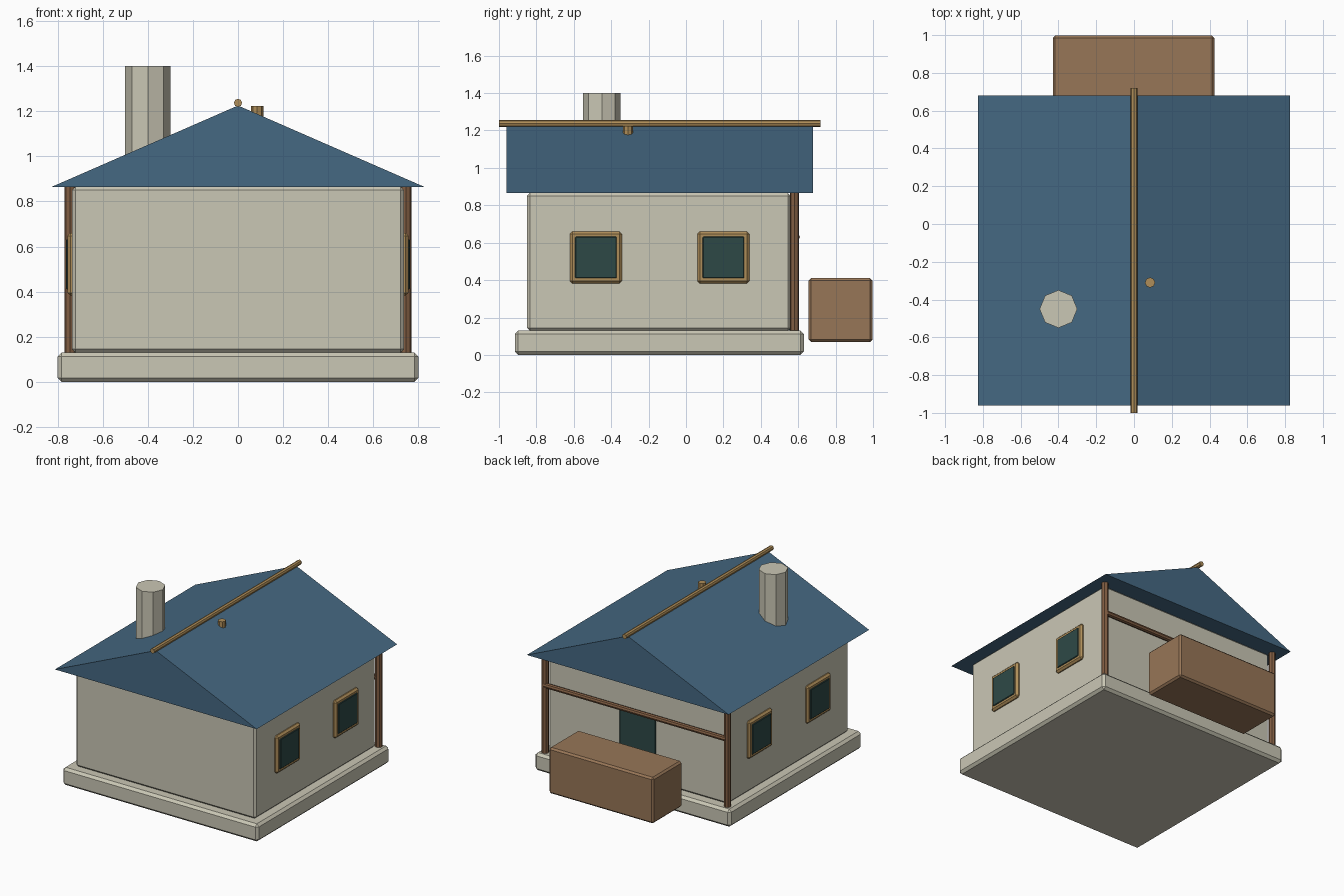
import bpy
import bmesh
from math import radians
from mathutils import Matrix, Vector

cube = bpy.data.objects.get("Cube")
if cube:
    bpy.data.objects.remove(cube, do_unlink=True)


def material(name, rgb):
    mat = bpy.data.materials.new(name)
    mat.use_nodes = True
    mat.diffuse_color = (*rgb, 1)
    mat.node_tree.nodes["Principled BSDF"].inputs["Base Color"].default_value = (*rgb, 1)
    return mat


plaster = material("cream plaster", (0.59, 0.57, 0.46))
slate = material("blue roof", (0.06, 0.14, 0.225))
crate_wood = material("warm brown wood", (0.31, 0.18, 0.095))
post_wood = material("dark brown wood", (0.22, 0.11, 0.055))
trim_wood = material("golden wood", (0.43, 0.27, 0.10))
glass = material("dark teal glass", (0.027, 0.066, 0.062))


def finish(name, bm, mat):
    bmesh.ops.recalc_face_normals(bm, faces=bm.faces)
    mesh = bpy.data.meshes.new(name)
    bm.to_mesh(mesh)
    bm.free()
    mesh.materials.append(mat)
    obj = bpy.data.objects.new(name, mesh)
    bpy.context.collection.objects.link(obj)
    return obj


def box(name, low, high, mat, bevel=0.0):
    """Box between two corners with chamfered edges."""
    low, high = Vector(low), Vector(high)
    bm = bmesh.new()
    place = Matrix.Translation((low + high) / 2) @ Matrix.Diagonal((*(high - low), 1))
    bmesh.ops.create_cube(bm, size=1, matrix=place)
    if bevel:
        bmesh.ops.bevel(bm, geom=bm.edges[:], offset=bevel, segments=1, affect='EDGES')
    return finish(name, bm, mat)


def rod(name, start, end, radius, mat):
    """Eight-sided rod between two points."""
    start, end = Vector(start), Vector(end)
    axis = end - start
    turn = Vector((0, 0, 1)).rotation_difference(axis).to_matrix().to_4x4()
    bm = bmesh.new()
    bmesh.ops.create_cone(bm, cap_ends=True, segments=8, radius1=radius, radius2=radius,
                          depth=axis.length,
                          matrix=Matrix.Translation((start + end) / 2) @ turn)
    return finish(name, bm, mat)


# Base and walls
box("plinth", (-0.80, -0.915, 0), (0.80, 0.63, 0.13), plaster, 0.018)
box("walls", (-0.735, -0.85, 0.13), (0.735, 0.56, 0.866), plaster, 0.015)

# Gabled roof: a triangle extruded along y
bm = bmesh.new()
gable = bm.faces.new([bm.verts.new((x, -0.96, z))
                      for x, z in ((-0.825, 0.865), (0.825, 0.865), (0, 1.225))])
ext = bmesh.ops.extrude_face_region(bm, geom=[gable], use_keep_orig=True)
bmesh.ops.translate(bm, vec=(0, 1.64, 0),
                    verts=[v for v in ext["geom"] if isinstance(v, bmesh.types.BMVert)])
finish("roof", bm, slate)

# Roof fittings
rod("ridge_beam", (0, -1.0, 1.237), (0, 0.72, 1.237), 0.018, trim_wood)
rod("chimney", (-0.40, -0.45, 0.95), (-0.40, -0.45, 1.40), 0.10, plaster)
rod("roof_peg", (0.085, -0.31, 1.16), (0.085, -0.31, 1.224), 0.027, trim_wood)

# Windows and porch posts on both sides
for side, sign in (("left", 1), ("right", -1)):
    for place, y in (("front", -0.482), ("back", 0.20)):
        def panel(part, x0, x1, half, mat, bevel):
            xs = sorted((sign * x0, sign * x1))
            box(f"{side}_{place}_window_{part}", (xs[0], y - half, 0.521 - half),
                (xs[1], y + half, 0.521 + half), mat, bevel)
        panel("frame", 0.715, 0.756, 0.139, trim_wood, 0.013)
        panel("pane", 0.745, 0.762, 0.111, glass, 0.004)
    rod(f"{side}_porch_post", (sign * 0.745, 0.58, 0.13), (sign * 0.745, 0.58, 0.866),
        0.025, post_wood)

# Back porch: rail, door and storage box
rod("porch_rail", (-0.745, 0.59, 0.63), (0.745, 0.59, 0.63), 0.019, post_wood)
box("back_door", (-0.147, 0.55, 0.13), (0.147, 0.568, 0.625), glass, 0.004)
box("storage_box", (-0.43, 0.655, 0.07), (0.425, 0.998, 0.41), crate_wood, 0.013)
